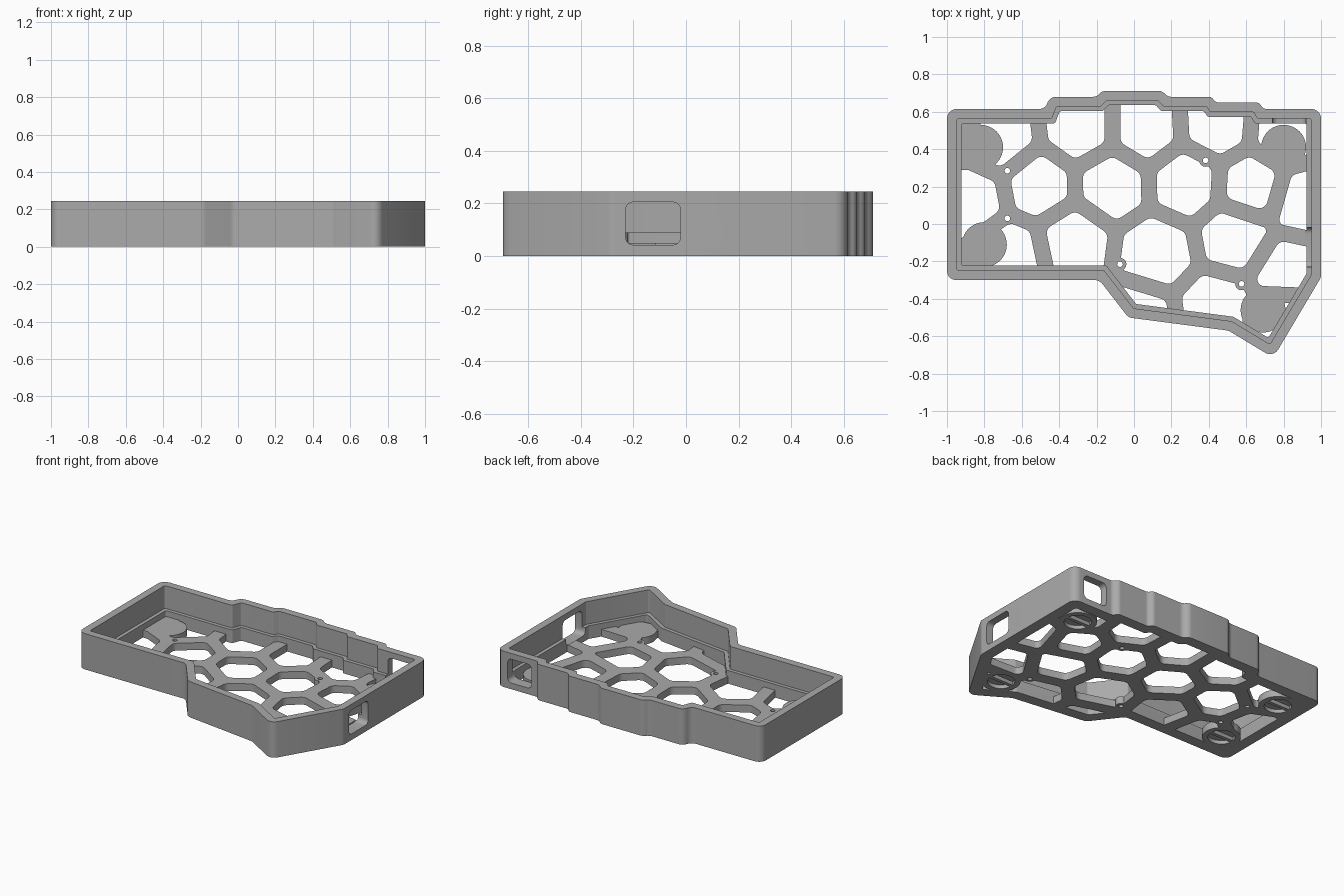
import bpy, bmesh, math
from mathutils import Vector, Matrix

if "Cube" in bpy.data.objects:
    bpy.data.objects.remove(bpy.data.objects["Cube"])

HEIGHT, LEDGE, FLOOR = 0.245, 0.09, 0.05
WALL, RIM = 0.052, 0.077
WEB = 0.043
PAD = 0.12


def rounded(points, radius, steps=5):
    """Replace every corner with a short arc."""
    pts = [Vector(p) for p in points]
    out = []
    for i, p in enumerate(pts):
        a, b = pts[i - 1] - p, pts[(i + 1) % len(pts)] - p
        half = a.angle(b) / 2
        reach = min(radius / math.tan(half), 0.45 * a.length, 0.45 * b.length)
        start, end = p + a.normalized() * reach, p + b.normalized() * reach
        if (end - start).length < 0.002:
            out.append(p)
            continue
        r = reach * math.tan(half)
        centre = p + (a.normalized() + b.normalized()).normalized() * (r / math.sin(half))
        u, v = start - centre, end - centre
        sweep = u.angle_signed(v)
        out += [centre + Matrix.Rotation(-sweep * k / steps, 2) @ u for k in range(steps + 1)]
    return out


def inset(points, distance):
    """Offset a counter-clockwise outline inwards with mitred corners."""
    pts = [Vector(p) for p in points]
    out = []
    for i, p in enumerate(pts):
        d1 = (p - pts[i - 1]).normalized()
        d2 = (pts[(i + 1) % len(pts)] - p).normalized()
        n1, n2 = Vector((-d1.y, d1.x)), Vector((-d2.y, d2.x))
        out.append(p + (n1 + n2) * distance / (1 + n1.dot(n2)))
    return out


def clip(poly, point, normal):
    """Keep the part of a convex polygon behind a line."""
    out = []
    for i, b in enumerate(poly):
        a = poly[i - 1]
        da, db = (a - point).dot(normal), (b - point).dot(normal)
        if da * db < 0:
            out.append(a.lerp(b, da / (da - db)))
        if db <= 0:
            out.append(b)
    return out


def rect(x0, y0, x1, y1):
    return [Vector(p) for p in ((x0, y0), (x1, y0), (x1, y1), (x0, y1))]


def disc(centre, radius, sides=40):
    turn = 2 * math.pi / sides
    return [Vector(centre) + radius * Vector((math.cos(k * turn), math.sin(k * turn)))
            for k in range(sides)]


def prism(name, loops, z0, z1, matrix=None):
    """Extrude closed outlines between two heights."""
    bm = bmesh.new()
    for loop in loops:
        low = [bm.verts.new((p[0], p[1], z0)) for p in loop]
        high = [bm.verts.new((p[0], p[1], z1)) for p in loop]
        bm.faces.new(low[::-1])
        bm.faces.new(high)
        for i in range(len(loop)):
            bm.faces.new((low[i - 1], low[i], high[i], high[i - 1]))
    if matrix:
        bm.transform(matrix)
    bmesh.ops.recalc_face_normals(bm, faces=bm.faces)
    mesh = bpy.data.meshes.new(name)
    bm.to_mesh(mesh)
    bm.free()
    obj = bpy.data.objects.new(name, mesh)
    bpy.context.collection.objects.link(obj)
    return obj


def combine(target, tool, operation="DIFFERENCE"):
    """Apply a boolean and discard the tool."""
    mod = target.modifiers.new("cut", "BOOLEAN")
    mod.operation, mod.object, mod.solver = operation, tool, "EXACT"
    bpy.context.view_layer.objects.active = target
    bpy.ops.object.modifier_apply(modifier=mod.name)
    bpy.data.objects.remove(tool)


# Outer outline with the stepped back edge and angled front corner
outline = [(-1, 0.615), (-1, -0.3), (-0.185, -0.3), (-0.03, -0.5), (0.505, -0.57),
           (0.745, -0.715), (1, -0.285), (1, 0.615), (0.69, 0.615), (0.67, 0.65),
           (0.435, 0.65), (0.415, 0.68), (0.18, 0.68), (0.15, 0.712), (-0.17, 0.712),
           (-0.2, 0.68), (-0.45, 0.68), (-0.475, 0.615)]
case = prism("case", [rounded(outline, 0.05)], 0, HEIGHT)

# Upper cavity and the narrower space below the ledge
combine(case, prism("cavity", [rounded(inset(outline, WALL), 0.012)], LEDGE, 1))
inner = rounded(inset(outline, RIM), 0.012)
combine(case, prism("lower_cavity", [inner], FLOOR, LEDGE + 0.05))

# Honeycomb openings grown around cell centres
seeds = [Vector(s) for s in (
    (-0.51, 0.2), (-0.12, 0.21), (0.28, 0.22), (0.63, 0.2), (-0.33, -0.09),
    (0.12, -0.15), (0.54, -0.07), (0.91, 0.12), (0.83, -0.25), (-0.29, 0.51),
    (0.06, 0.51), (0.44, 0.53), (0.81, 0.5), (-0.72, 0.46), (-0.87, 0.13),
    (-0.66, -0.16), (0.01, -0.51), (0.44, -0.45), (0.82, -0.51))]
cells = []
for s in seeds:
    cell = rect(-1.1, -0.9, 1.1, 0.9)
    for other in seeds:
        if other != s:
            n = (other - s).normalized()
            cell = clip(cell, (s + other) / 2 - n * WEB, n)
    cells.append(rounded(cell, 0.045))
openings = prism("openings", cells, -0.1, FLOOR + 0.02)
combine(openings, prism("floor_limit", [inner], -0.2, 0.2), "INTERSECT")

# Solid foot pads, corner fills and screw bosses stay in the floor
feet = [(-0.82, 0.41), (-0.8, -0.11), (0.8, 0.41), (0.69, -0.46)]
screws = [(-0.677, 0.285), (-0.677, 0.03), (0.383, 0.34), (-0.075, -0.215), (0.575, -0.32)]
pads = [disc(f, PAD) for f in feet] + [disc(s, 0.034) for s in screws]
combine(openings, prism("pads", pads, -0.3, 0.3))
fills = [rect(-0.97, 0.29, -0.82, 0.6), rect(-0.97, -0.27, -0.8, -0.1)]
combine(openings, prism("corner_fills", fills, -0.3, 0.3))
combine(case, openings)

# Screw holes
combine(case, prism("screw_holes", [disc(s, 0.015, 16) for s in screws], -0.1, 0.08))

# Foot recesses underneath, each crossed by a bar
recess = prism("foot_recesses", [disc(f, 0.085) for f in feet], -0.1, 0.025)
bars = [rect(x - 0.1, y - 0.012, x + 0.1, y + 0.012) for x, y in feet]
combine(recess, prism("recess_bars", bars, -0.2, 0.2))
combine(case, recess)

# Port windows in the left side wall and the back wall
side = Matrix(((0, 0, 1, 0), (1, 0, 0, 0), (0, 1, 0, 0), (0, 0, 0, 1)))
back = Matrix(((1, 0, 0, 0), (0, 0, 1, 0), (0, 1, 0, 0), (0, 0, 0, 1)))
combine(case, prism("side_port", [rounded(rect(-0.23, 0.042, -0.02, 0.205), 0.03)], 0.915, 1.1, side))
combine(case, prism("back_port", [rounded(rect(0.74, 0.042, 0.92, 0.205), 0.03)], 0.53, 0.7, back))

# Single grey finish
grey = bpy.data.materials.new("grey_plastic")
grey.use_nodes = True
colour = (0.4, 0.4, 0.4, 1)
grey.diffuse_color = colour
grey.node_tree.nodes["Principled BSDF"].inputs["Base Color"].default_value = colour
case.data.materials.clear()
case.data.materials.append(grey)

bpy.ops.object.select_all(action="DESELECT")
case.select_set(True)
bpy.context.view_layer.objects.active = case
bpy.ops.object.shade_smooth_by_angle(angle=math.radians(30))
